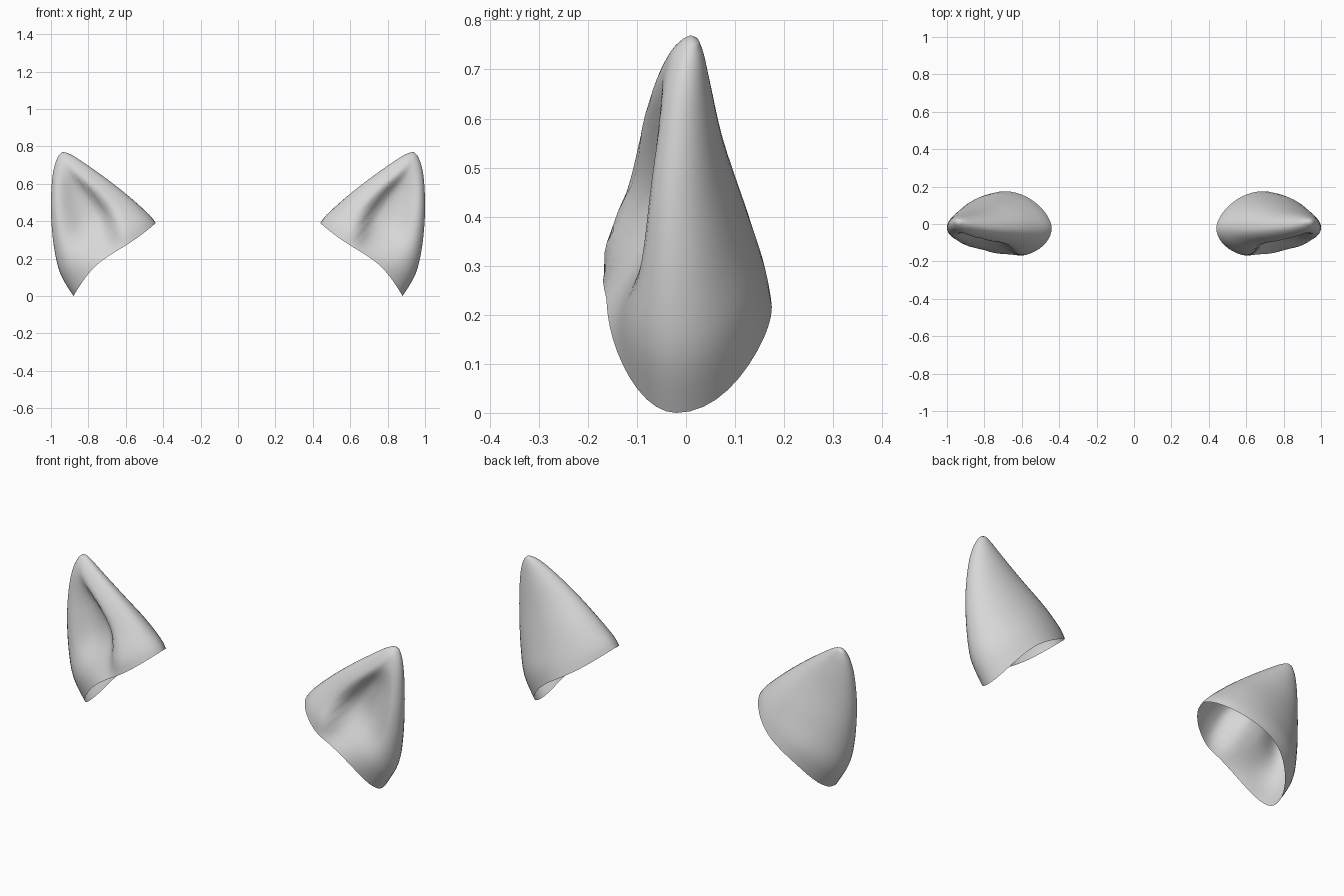
import bpy
import math

if "Cube" in bpy.data.objects:
    bpy.data.objects.remove(bpy.data.objects["Cube"], do_unlink=True)

grey = bpy.data.materials.new("light grey")
grey.use_nodes = True
COLOUR = (0.68, 0.68, 0.68, 1)
grey.diffuse_color = COLOUR
grey.node_tree.nodes["Principled BSDF"].inputs["Base Color"].default_value = COLOUR

# Sections from the open base to the tip: inner edge x, z, outer edge x, z,
# centre y, front depth, back depth, dish depth, dish wall position, rim lift
SECTIONS = [
    (0.44, 0.39, 0.88, 0.00, -0.02, 0.157, 0.195, 0.015, 0.42, 0.055),
    (0.475, 0.435, 0.95, 0.12, -0.02, 0.155, 0.18, 0.07, 0.39, 0.03),
    (0.58, 0.53, 0.985, 0.27, -0.025, 0.11, 0.147, 0.095, 0.31, 0),
    (0.70, 0.625, 1.00, 0.45, -0.022, 0.08, 0.10, 0.07, 0.33, 0),
    (0.82, 0.71, 0.995, 0.61, -0.012, 0.052, 0.063, 0.015, 0.42, 0),
    (0.885, 0.752, 0.98, 0.70, 0.00, 0.034, 0.037, 0, 0.45, 0),
    (0.92, 0.767, 0.96, 0.75, 0.01, 0.018, 0.016, 0, 0.45, 0),
]
HALF = 24     # points across the front, and again across the back
STEPS = 4     # rings between two sections


def smoothstep(a, b, v):
    t = min(max((v - a) / (b - a), 0), 1)
    return t * t * (3 - 2 * t)


def blend(i, t):
    """Smooth curve through the sections."""
    last = len(SECTIONS) - 1
    p, q, r, s = (SECTIONS[min(max(i + k, 0), last)] for k in (-1, 0, 1, 2))
    return [b + 0.5 * t * (c - a + t * (2*a - 5*b + 4*c - d + t * (3*(b - c) + d - a)))
            for a, b, c, d in zip(p, q, r, s)]


def ring(section, side):
    ix, iz, ox, oz, yc, front, back, dish, wall, lift = section
    points = []
    for k in range(2 * HALF):
        u = (1 - math.cos(math.pi * k / HALF)) / 2
        if k < HALF:
            # hollow with a steep inner wall and a gentle outer slope
            y = yc - 2 * front * math.sqrt(u * (1 - u))
            y += dish * smoothstep(wall - 0.1, wall + 0.1, u) * (1 - smoothstep(0.52, 0.95, u))
        else:
            # near the base the back swells most towards the outer edge
            v = u ** (1 + 4 * max(lift, 0))
            y = yc + 2 * back * math.sqrt(v * (1 - v))
        z = iz + (oz - iz) * u + lift * math.sin(math.pi * u * u)
        points.append((side * (ix + (ox - ix) * u), y, z))
    return points


def make_ear(name, side):
    count = len(SECTIONS) - 1
    rings = [ring(blend(i, j / STEPS), side) for i in range(count) for j in range(STEPS)]
    rings.append(ring(SECTIONS[-1], side))
    verts = [p for r in rings for p in r] + [(side * 0.94, 0.01, 0.77)]
    n = 2 * HALF
    faces = []
    for i in range(len(rings) - 1):
        for k in range(n):
            m = (k + 1) % n
            faces.append((i*n + k, i*n + m, (i + 1)*n + m, (i + 1)*n + k))
    top = (len(rings) - 1) * n
    faces += [(top + k, top + (k + 1) % n, len(verts) - 1) for k in range(n)]
    if side < 0:
        faces = [f[::-1] for f in faces]
    mesh = bpy.data.meshes.new(name)
    mesh.from_pydata(verts, [], faces)
    mesh.materials.append(grey)
    mesh.shade_smooth()
    ear = bpy.data.objects.new(name, mesh)
    bpy.context.collection.objects.link(ear)


make_ear("left_ear", 1)
make_ear("right_ear", -1)
